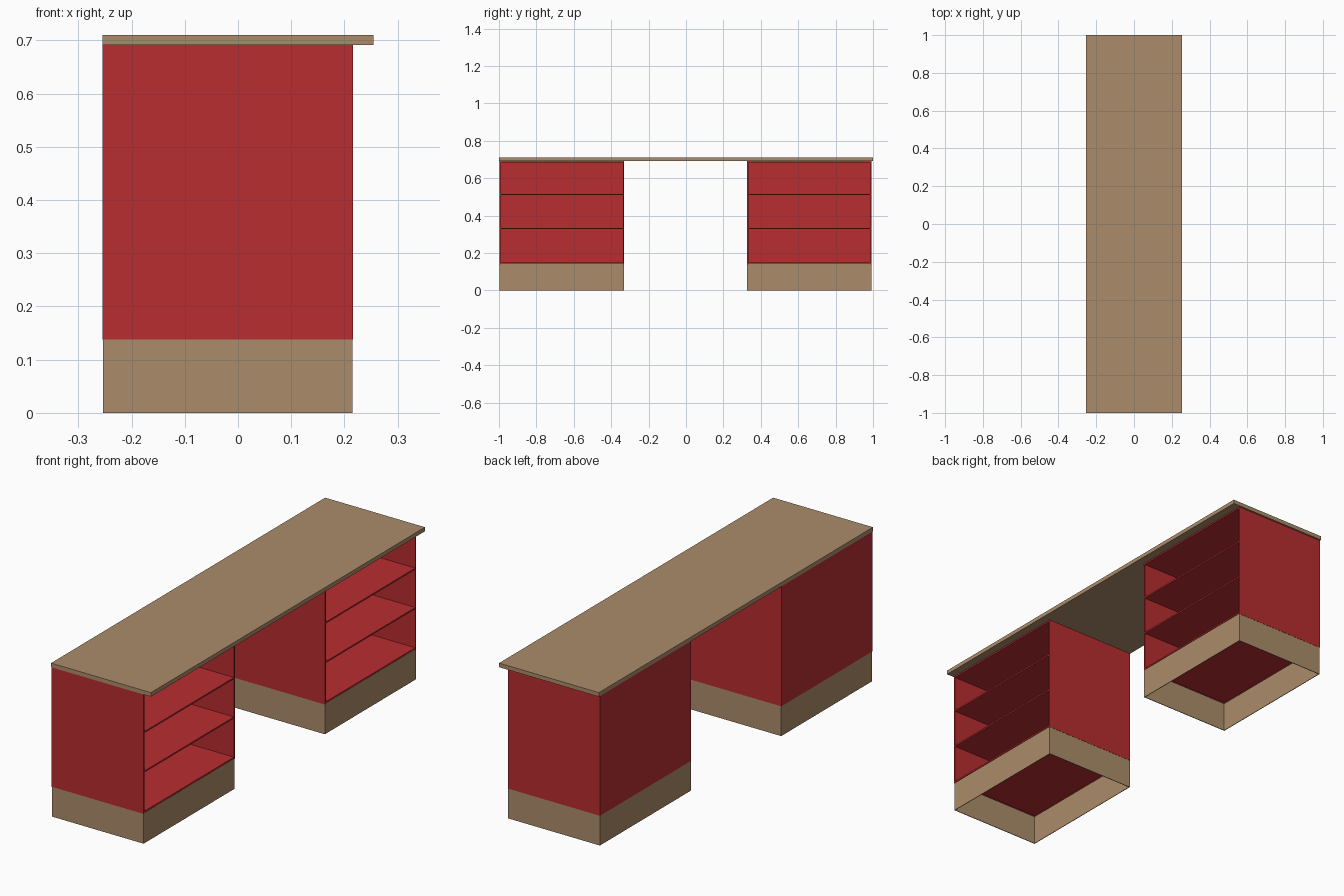
import bpy
import bmesh
from mathutils import Vector

if "Cube" in bpy.data.objects:
    bpy.data.objects.remove(bpy.data.objects["Cube"])


def material(name, rgb):
    m = bpy.data.materials.new(name)
    m.diffuse_color = (*rgb, 1)
    m.use_nodes = True
    m.node_tree.nodes["Principled BSDF"].inputs["Base Color"].default_value = m.diffuse_color
    return m


WOOD = material("tan wood", (0.41, 0.265, 0.145))
RED = material("red lacquer", (0.48, 0.026, 0.029))


def boxes(name, mat, spans):
    """One object made from boxes given as (x0, x1, y0, y1, z0, z1)."""
    bm = bmesh.new()
    for x0, x1, y0, y1, z0, z1 in spans:
        verts = bmesh.ops.create_cube(bm, size=1)["verts"]
        size = Vector((x1 - x0, y1 - y0, z1 - z0))
        mid = Vector((x0 + x1, y0 + y1, z0 + z1)) / 2
        bmesh.ops.scale(bm, vec=size, verts=verts)
        bmesh.ops.translate(bm, vec=mid, verts=verts)
    mesh = bpy.data.meshes.new(name)
    bm.to_mesh(mesh)
    bm.free()
    mesh.materials.append(mat)
    obj = bpy.data.objects.new(name, mesh)
    bpy.context.collection.objects.link(obj)
    return obj


# Desk top, overhanging the open side of the cabinets
boxes("desk_top", WOOD, [(-0.255, 0.255, -1, 1, 0.691, 0.71)])

T = 0.007            # cabinet panel thickness
P = 0.003            # plinth panel thickness
X0, X1 = -0.255, 0.216
Z0, Z1 = 0.138, 0.691

for side, y0, y1 in (("front", -0.997, -0.331), ("rear", 0.326, 0.992)):
    # Cabinet carcass: two sides and a back, open towards +x
    boxes(side + "_cabinet", RED, [
        (X0, X1, y0, y0 + T, Z0, Z1),
        (X0, X1, y1 - T, y1, Z0, Z1),
        (X0, X0 + T, y0 + T, y1 - T, Z0, Z1)])

    # Bottom, two shelves and top panel
    boxes(side + "_shelves", RED, [
        (X0 + T, X1, y0 + T, y1 - T, z - T / 2, z + T / 2)
        for z in (0.145, 0.331, 0.513, Z1 - T / 2)])

    # Hollow plinth frame, open below
    a, b, c, d = X0 + 0.001, X1 - 0.001, y0 + 0.001, y1 - 0.001
    boxes(side + "_plinth", WOOD, [
        (a, b, c, c + P, 0, Z0),
        (a, b, d - P, d, 0, Z0),
        (a, a + P, c + P, d - P, 0, Z0),
        (b - P, b, c + P, d - P, 0, Z0 + 0.002)])
